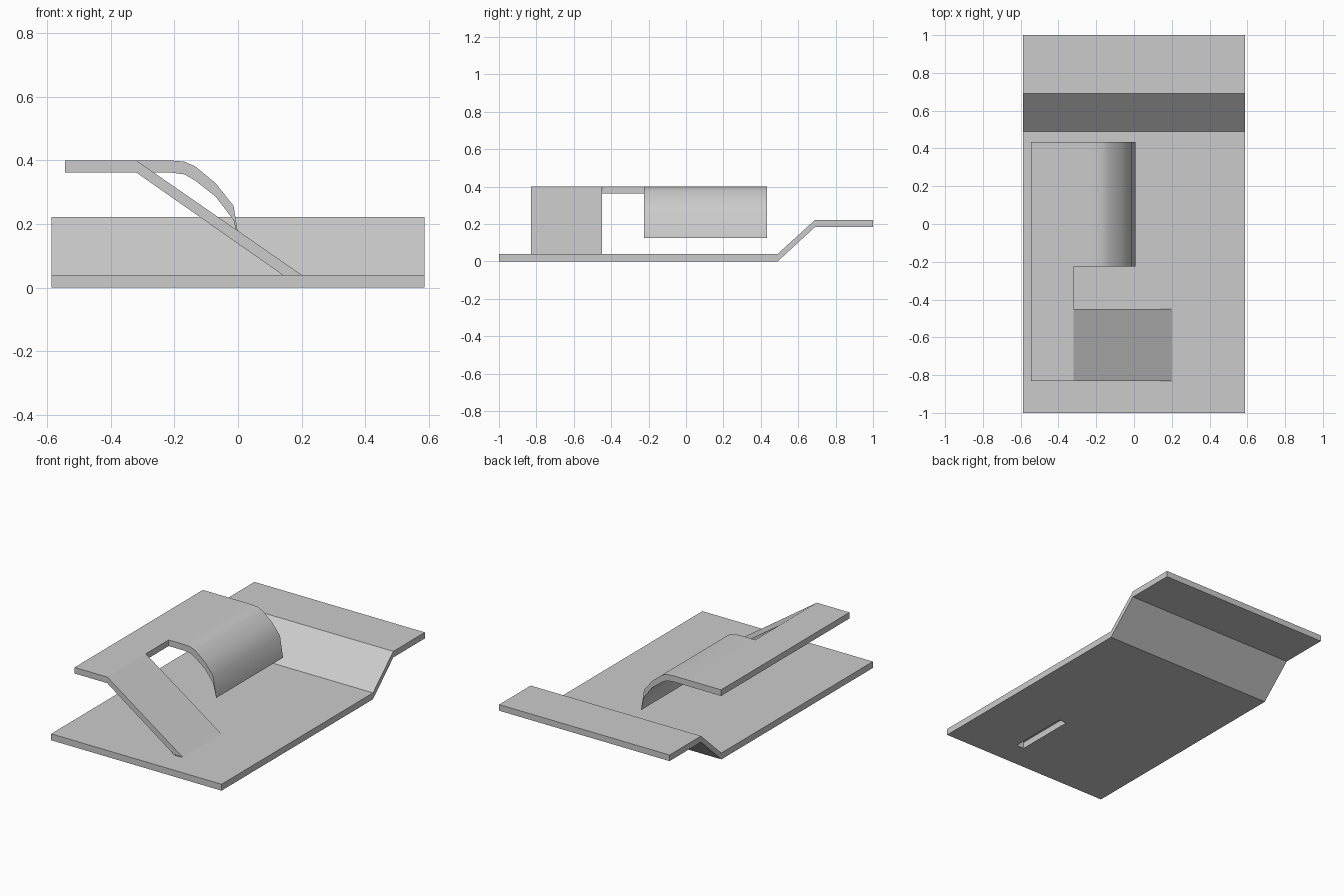
import bpy, bmesh

if "Cube" in bpy.data.objects:
    bpy.data.objects.remove(bpy.data.objects["Cube"])


def sheet(name, cells, along_x):
    """Bent sheet made of box cells; walls shared by two cells are dropped.
    Each cell: (w0, w1, section0, section1), a section = (pos, top_z, bottom_z)."""
    bm = bmesh.new()
    verts, walls = {}, {}

    def vert(w, s, z):
        key = (w, s, z)
        if key not in verts:
            verts[key] = bm.verts.new((s, w, z) if along_x else (w, s, z))
        return verts[key]

    for w0, w1, (s0, t0, b0), (s1, t1, b1) in cells:
        c = [vert(w, s, z) for w in (w0, w1)
             for s, z in ((s0, t0), (s1, t1), (s1, b1), (s0, b0))]
        for idx in ((0, 1, 2, 3), (4, 5, 6, 7), (0, 1, 5, 4),
                    (1, 2, 6, 5), (2, 3, 7, 6), (3, 0, 4, 7)):
            loop = list(dict.fromkeys(c[i] for i in idx))
            if len(loop) > 2:
                key = frozenset(loop)
                if key in walls:
                    walls[key] = None
                else:
                    walls[key] = loop
    for loop in walls.values():
        if loop:
            bm.faces.new(loop)
    bmesh.ops.recalc_face_normals(bm, faces=bm.faces)
    mesh = bpy.data.meshes.new(name)
    bm.to_mesh(mesh)
    bm.free()
    obj = bpy.data.objects.new(name, mesh)
    bpy.context.collection.objects.link(obj)
    return obj


# Stepped base plate with a through slot under the foot of the ramp
T = 0.04
plate = [(-1, T, 0), (-0.833, T, 0), (-0.447, T, 0),
         (0.49, T, 0), (0.69, 0.222, 0.184), (1, 0.222, 0.184)]
widths = [-0.587, 0.143, 0.197, 0.587]
cells = [(widths[i], widths[i + 1], plate[j], plate[j + 1])
         for i in range(3) for j in range(5) if (i, j) != (1, 1)]
sheet("base_plate", cells, False)

# Raised clip: flat strip, sloping leg and curled tongue in one piece
edge, bend = (-0.545, 0.40, 0.362), (-0.32, 0.40, 0.362)
foot = [(0.14, 0.04), (0.20, 0.04)]
curl = [bend, (-0.213, 0.40, 0.362), (-0.168, 0.396, 0.356), (-0.134, 0.381, 0.336),
        (-0.07, 0.328, 0.286), (-0.014, 0.257, 0.212), (0.007, 0.126, 0.126)]
y = [-0.83, -0.45, -0.225, 0.433]
cells = [(y[i], y[i + 1], edge, bend) for i in range(3)]
cells += [(y[2], y[3], a, b) for a, b in zip(curl, curl[1:])]
# the leg is cut off level with the plate top: shear its lower end afterwards
cells.append((y[0], y[1], bend, (0.20, 0.04, 0.0)))
clip = sheet("clip", cells, True)
for v in clip.data.vertices:
    if abs(v.co.x - 0.20) < 1e-4 and v.co.z < 0.02:
        v.co = (foot[0][0], v.co.y, foot[0][1])

# Smooth the curl, keep the folds crisp
bpy.ops.object.select_all(action='DESELECT')
clip.select_set(True)
bpy.context.view_layer.objects.active = clip
bpy.ops.object.shade_smooth_by_angle(angle=0.576)
